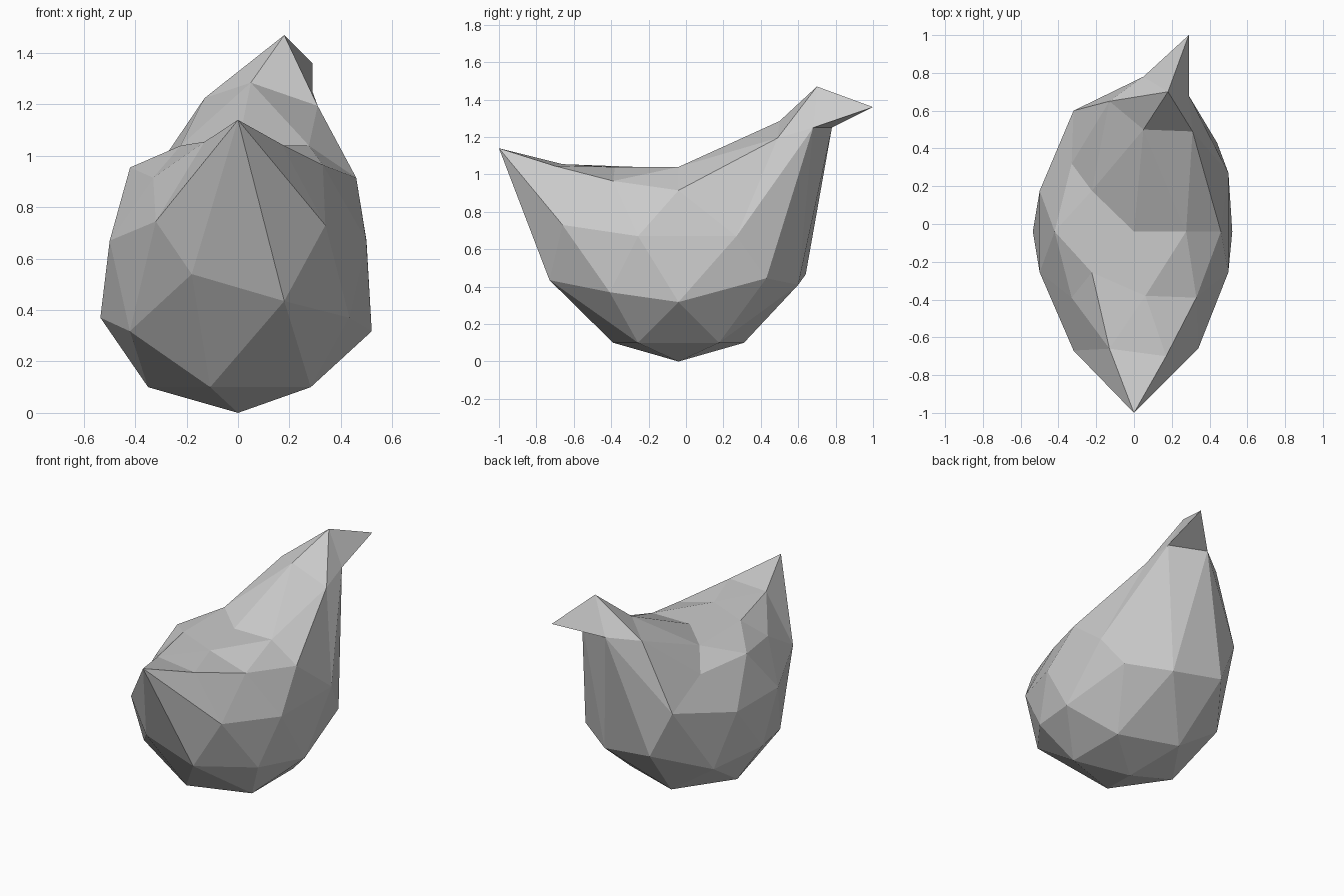
import bpy, bmesh
from math import radians, cos, sin, sqrt
from mathutils import Vector

start_cube = bpy.data.objects.get("Cube")
if start_cube:
    bpy.data.objects.remove(start_cube, do_unlink=True)

# Tiers of the faceted ball, by unit height
BELLY, WAIST, SHOULDER, BACK = -0.48, 0.0, 0.48, 0.85


def direction(tier, azimuth):
    """Unit vector at a tier height and an azimuth in degrees from +x."""
    flat = sqrt(1 - tier * tier)
    angle = radians(azimuth)
    return Vector((flat * cos(angle), flat * sin(angle), tier))


def rest_shape(unit):
    """Rounded bowl below, narrowing upward, with a flattened back."""
    width = 0.525 - 0.165 * min(unit.z, 0)
    return Vector((unit.x * width, unit.y * 0.7 - 0.04,
                   min(0.67 + 0.67 * unit.z, 1.04)))


bm = bmesh.new()
bmesh.ops.create_icosphere(bm, subdivisions=2, radius=1)
unit_of = {vert: vert.co.copy() for vert in bm.verts}


def corner(tier, azimuth):
    """Find the corner of the ball closest to a direction."""
    aim = direction(tier, azimuth)
    return max(unit_of, key=lambda vert: unit_of[vert].dot(aim))


for vert, unit in unit_of.items():
    vert.co = rest_shape(unit)


def pull(tier, places):
    """Pull corners of one tier to their sculpted places."""
    for azimuth, place in places.items():
        corner(tier, azimuth).co = place


# Belly, drawn toward the beak and the tail
pull(BELLY, {
    -72: (0.18, -0.73, 0.435),
    -108: (-0.18, -0.71, 0.54),
    36: (0.44, 0.43, 0.445),
    72: (0.18, 0.6, 0.41),
    108: (-0.18, 0.64, 0.465),
})

# Beak tip, cheeks, flank and tail root
pull(WAIST, {
    -90: (0, -1, 1.14),
    -54: (0.34, -0.66, 0.73),
    -126: (-0.32, -0.67, 0.745),
    18: (0.5, 0.27, 0.67),
    54: (0.29, 0.68, 1.25),
    90: (0.05, 0.78, 1.25),
    126: (-0.32, 0.6, 0.77),
})

# Rim running from the beak around to the tail crest
pull(SHOULDER, {
    0: (0.46, -0.04, 0.915),
    -36: (0.33, -0.39, 0.965),
    -72: (0.17, -0.7, 1.045),
    -108: (-0.13, -0.66, 1.055),
    -144: (-0.33, -0.39, 0.915),
    180: (-0.42, -0.04, 0.955),
    144: (-0.33, 0.32, 0.93),
    108: (-0.13, 0.65, 1.225),
    72: (0.18, 0.7, 1.47),
    36: (0.31, 0.49, 1.195),
})

# Slope of the back up to the tail
pull(BACK, {
    72: (0.05, 0.5, 1.285),
    -72: (0.06, -0.38, 1.04),
})

# Tail tip, drawn out of the face between crest and tail root
tail_root = {corner(SHOULDER, 72), corner(WAIST, 54), corner(WAIST, 90)}
tail_face = next(face for face in bm.faces if set(face.verts) == tail_root)
poked = bmesh.ops.poke(bm, faces=[tail_face])
poked["verts"][0].co = (0.29, 1, 1.36)

bmesh.ops.recalc_face_normals(bm, faces=bm.faces)
mesh = bpy.data.meshes.new("bird_body")
bm.to_mesh(mesh)
bm.free()

# Plain grey finish
grey = bpy.data.materials.new("light_grey")
grey.use_nodes = True
colour = (0.6, 0.6, 0.6, 1)
grey.diffuse_color = colour
grey.node_tree.nodes["Principled BSDF"].inputs["Base Color"].default_value = colour
mesh.materials.append(grey)

body = bpy.data.objects.new("bird_body", mesh)
bpy.context.collection.objects.link(body)
